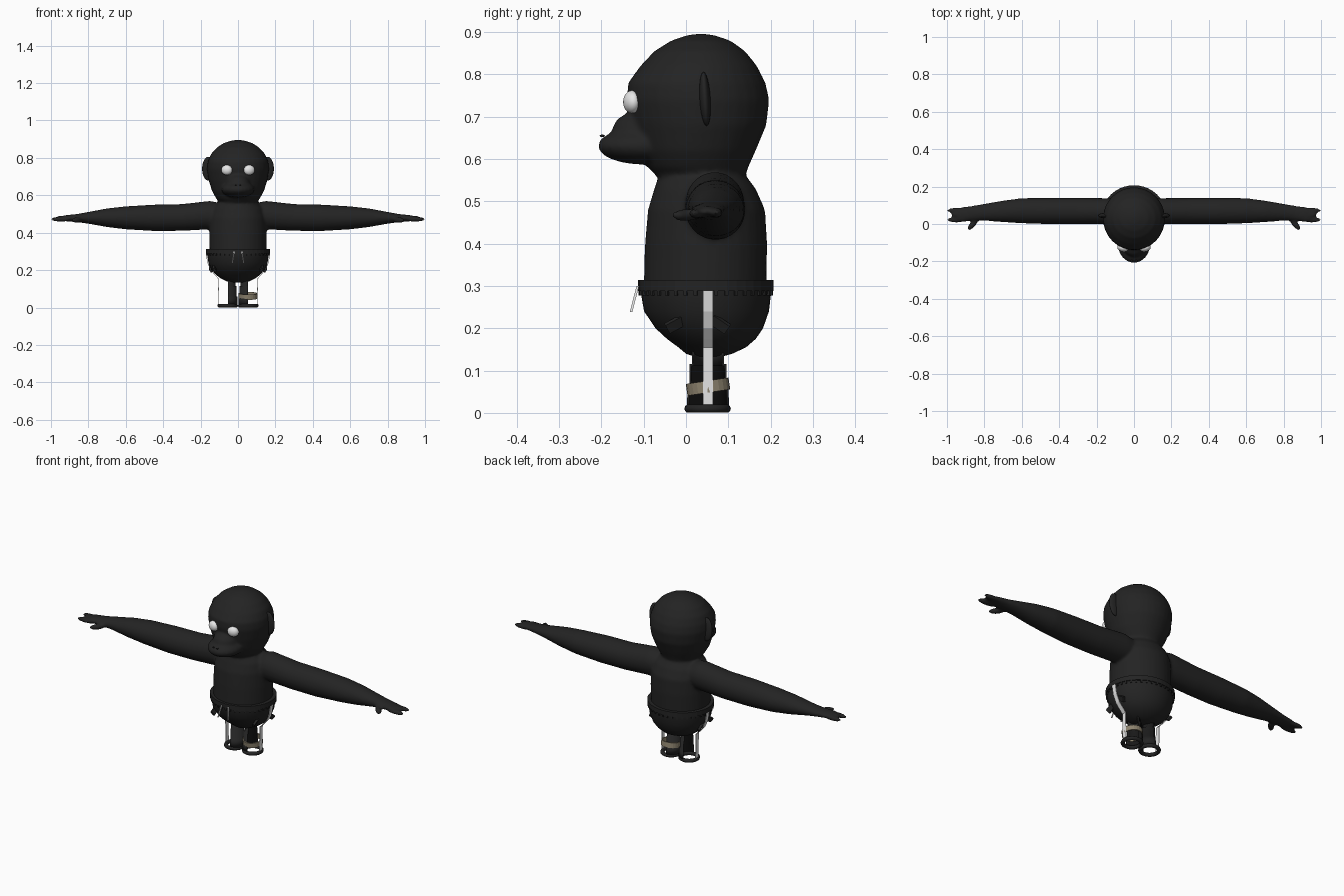
import bpy, bmesh, math
from mathutils import Matrix, Vector

if "Cube" in bpy.data.objects:
    bpy.data.objects.remove(bpy.data.objects["Cube"])


def material(name, rgb):
    m = bpy.data.materials.new(name)
    m.diffuse_color = (*rgb, 1)
    m.use_nodes = True
    m.node_tree.nodes["Principled BSDF"].inputs["Base Color"].default_value = m.diffuse_color
    return m


DARK = material("charcoal", (0.017, 0.017, 0.017))
WHITE = material("white", (0.8, 0.8, 0.8))
TAN = material("tan", (0.27, 0.23, 0.16))


def finish(name, bm, mat, smooth=True):
    bmesh.ops.recalc_face_normals(bm, faces=bm.faces[:])
    me = bpy.data.meshes.new(name)
    bm.to_mesh(me)
    bm.free()
    me.materials.append(mat)
    for p in me.polygons:
        p.use_smooth = smooth
    ob = bpy.data.objects.new(name, me)
    bpy.context.collection.objects.link(ob)
    return ob


def loft(bm, rings, axis="z", sign=1, n=32, caps=True):
    """Skin ellipses given as (position, a low, a high, b low, b high)."""
    prev = first = None
    for t, a0, a1, b0, b1 in rings:
        ring = []
        for i in range(n):
            ang = math.tau * i / n
            a = (a0 + a1) / 2 + (a1 - a0) / 2 * math.cos(ang)
            b = (b0 + b1) / 2 + (b1 - b0) / 2 * math.sin(ang)
            ring.append(bm.verts.new((a, b, t) if axis == "z" else (t * sign, a, b)))
        if prev:
            for i in range(n):
                j = (i + 1) % n
                bm.faces.new((prev[i], prev[j], ring[j], ring[i]))
        else:
            first = ring
        prev = ring
    if caps:
        bm.faces.new(first[::-1])
        bm.faces.new(prev)


def ball(bm, loc, radii, rot=Matrix(), seg=24):
    bmesh.ops.create_uvsphere(bm, u_segments=seg, v_segments=seg // 2, radius=1,
                              matrix=Matrix.Translation(loc) @ rot @ Matrix.Diagonal((*radii, 1)))


def upright(rows):
    return [(z, -w, w, f, b) for z, f, b, w in rows]


# Body: torso, head, muzzle, arms and hands blended into one skin
bm = bmesh.new()
loft(bm, upright([(.22, -.09, .18, .14), (.3, -.1, .19, .152), (.4, -.097, .192, .153),
                  (.48, -.09, .187, .15), (.53, -.075, .165, .135), (.56, -.065, .142, .105),
                  (.62, -.06, .14, .1)]))
loft(bm, upright([(.55, -.06, .138, .085), (.58, -.09, .147, .115), (.62, -.11, .165, .138),
                  (.68, -.127, .19, .157), (.74, -.14, .197, .166), (.78, -.137, .188, .162),
                  (.82, -.108, .168, .145), (.855, -.075, .14, .114), (.88, -.035, .105, .075),
                  (.892, .0, .07, .035), (.896, .025, .045, .01)]))
ball(bm, (0, -.1, .631), (.09, .109, .044))
ball(bm, (0, -.105, .665), (.065, .07, .05))
for s in (1, -1):
    loft(bm, [(.05, .0, .13, .43, .55), (.15, -.002, .138, .418, .57), (.3, -.001, .14, .41, .553),
              (.45, -.001, .14, .409, .55), (.6, .004, .138, .418, .541), (.7, .01, .125, .43, .53),
              (.8, .018, .108, .448, .511), (.86, .018, .098, .456, .5), (.92, .01, .09, .461, .494),
              (.945, .013, .085, .463, .488)], "x", s)
    for x, y, z, length in ((.95, .073, .473, .052), (.94, .05, .478, .04), (.95, .022, .471, .052)):
        ball(bm, (s * x, y, z), (length, .015, .013))
    ball(bm, (s * .862, -.002, .467), (.042, .016, .015), Matrix.Rotation(-s * .85, 4, "Z"))
body = finish("body", bm, DARK)
mod = body.modifiers.new("blend", "REMESH")
mod.mode, mod.voxel_size, mod.use_smooth_shade = "VOXEL", .0075, True
mod = body.modifiers.new("soften", "SMOOTH")
mod.factor, mod.iterations = .5, 6

# Face: eyes, nostrils and mouth crease
for s, side in ((1, "left"), (-1, "right")):
    bm = bmesh.new()
    ball(bm, (s * .06, -.128, .735), (.03, .02, .027), Matrix.Rotation(s * .25, 4, "Z"))
    finish(side + "_eye", bm, WHITE)
    bm = bmesh.new()
    ball(bm, (s * .012, -.198, .655), (.006, .006, .003), seg=12)
    finish(side + "_nostril", bm, DARK)
    # Cupped ear
    bm = bmesh.new()
    ball(bm, (s * .158, .045, .742), (.034, .013, .064), Matrix.Rotation(.06, 4, "X"))
    finish(side + "_ear", bm, DARK)

# Shorts: rounded bowl with a waistband
bm = bmesh.new()
loft(bm, upright([(.133, .02, .085, .03), (.14, .0, .11, .06), (.155, -.018, .142, .092),
                  (.175, -.045, .165, .118), (.2, -.072, .182, .14), (.24, -.099, .196, .158),
                  (.29, -.108, .202, .166), (.3, -.108, .202, .166)]), n=40)
finish("shorts", bm, DARK)
bm = bmesh.new()
loft(bm, upright([(.288, -.1, .195, .158), (.288, -.113, .207, .171), (.314, -.113, .207, .171),
                  (.314, -.095, .19, .152)]), n=40, caps=False)
finish("waistband", bm, DARK, False)

# Gathers below the waistband
bm = bmesh.new()
for i in range(40):
    a = math.tau * i / 40
    bmesh.ops.create_cube(bm, size=1, matrix=Matrix.Translation(
        (.165 * math.cos(a), .047 + .155 * math.sin(a), .285))
        @ Matrix.Rotation(a, 4, "Z") @ Matrix.Diagonal((.008, .008, .016, 1)))
finish("gathers", bm, DARK, False)

# Side pocket flaps
bm = bmesh.new()
for s in (1, -1):
    for y, x, tilt in ((-.025, .125, .5), (.08, .145, -.6)):
        bmesh.ops.create_cube(bm, size=1, matrix=Matrix.Translation((s * x, y, .21))
                              @ Matrix.Rotation(tilt, 4, "X") @ Matrix.Rotation(s * .5, 4, "Y")
                              @ Matrix.Diagonal((.012, .045, .025, 1)))
finish("pocket_flaps", bm, DARK, False)


def ribbon(name, pts, half, thick):
    """Flat strip through points, widened along y."""
    bm = bmesh.new()
    rows = [[bm.verts.new(Vector(p) + Vector((dx, dy, 0)))
             for dx, dy in ((0, -half), (0, half), (thick, half), (thick, -half))] for p in pts]
    for r, q in zip(rows, rows[1:]):
        for i in range(4):
            j = (i + 1) % 4
            bm.faces.new((r[i], r[j], q[j], q[i]))
    bm.faces.new(rows[0])
    bm.faces.new(rows[-1][::-1])
    return finish(name, bm, WHITE, False)


for s, side in ((1, "left"), (-1, "right")):
    # Stripe down the side of the leg
    ribbon(side + "_stripe", [(s * x, .052, z) for x, z in
                              ((.101, .02), (.104, .155), (.122, .175), (.144, .2),
                               (.161, .24), (.169, .288))], .012, s * .003)
    # Drawstring
    ribbon(side + "_drawstring", [(s * .018, -.114, .3), (s * .028, -.13, .238)], .003, s * .005)
    # Inner half of the trouser leg, stepped inward at the top
    bm = bmesh.new()
    prev = None
    for z, r in ((.015, .05), (.06, .048), (.06, .044), (.115, .044), (.115, .038), (.16, .038)):
        row = []
        for k in range(13):
            a = math.pi / 2 + math.pi * k / 12
            row.append(bm.verts.new((s * (.052 + r * math.cos(a)), .052 + r * math.sin(a), z)))
        if prev:
            for i in range(12):
                bm.faces.new((prev[i], prev[i + 1], row[i + 1], row[i]))
        prev = row
    leg = finish(side + "_leg", bm, DARK)
    leg.modifiers.new("thickness", "SOLIDIFY").thickness = .006
    # Rolled ankle cuff
    bpy.ops.mesh.primitive_torus_add(location=(s * .055, .051, .01), major_radius=.045,
                                     minor_radius=.01, major_segments=32, minor_segments=10)
    cuff = bpy.context.object
    cuff.name = side + "_cuff"
    cuff.data.materials.append(DARK)
    bpy.ops.object.shade_smooth()

# Tilted band around one leg
bm = bmesh.new()
c, r1, r2 = .0, .051, .045
loft(bm, [(z, -r, r, -r, r) for z, r in ((-.014, r2), (-.014, r1), (.014, r1), (.014, r2), (-.014, r2))],
     n=24, caps=False)
bmesh.ops.remove_doubles(bm, verts=bm.verts[:], dist=.0001)
band = finish("ankle_band", bm, TAN, False)
band.location = (.054, .052, .062)
band.rotation_euler = (.15, 0, 0)
